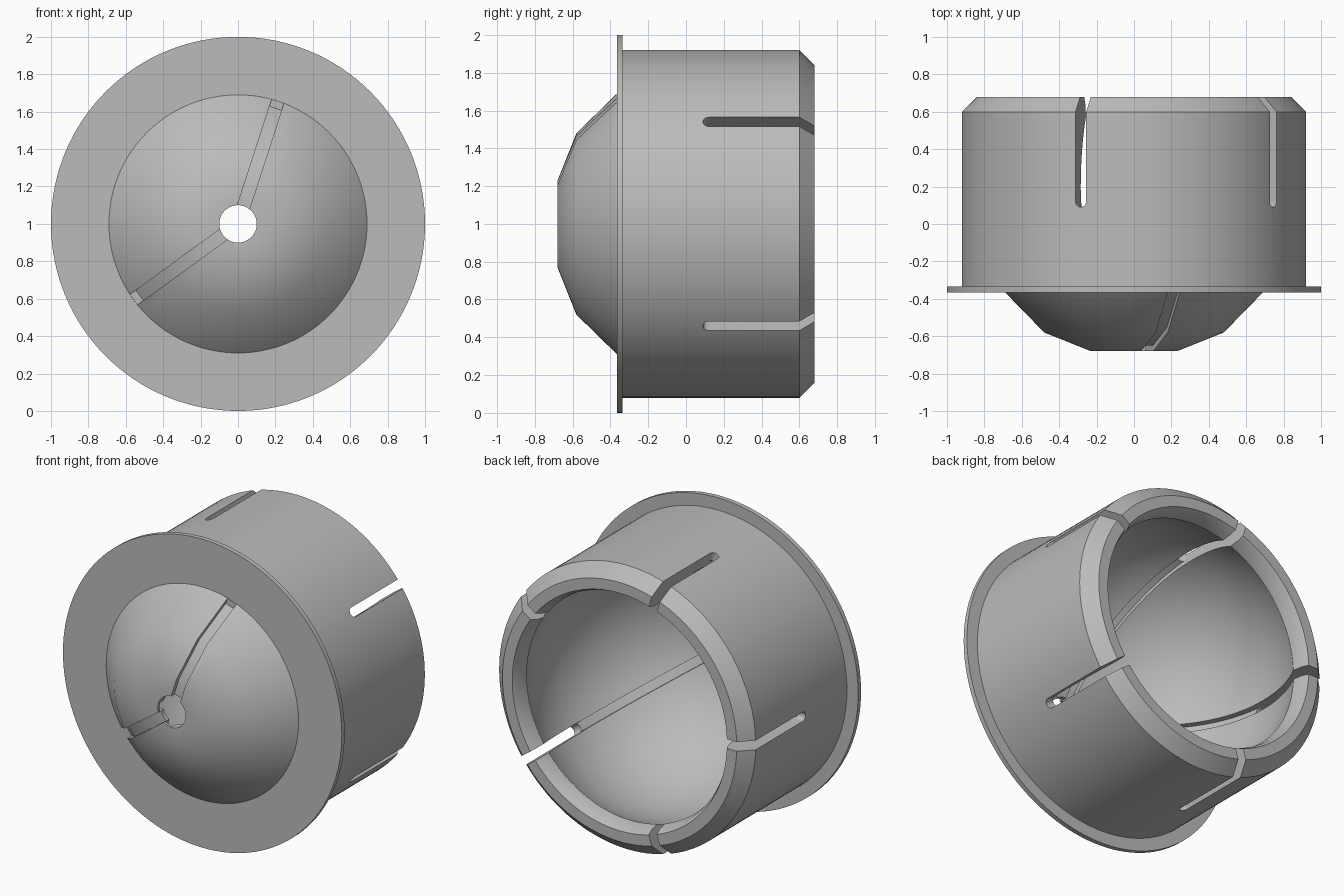
import bpy, bmesh, math
from mathutils import Matrix, Vector

if "Cube" in bpy.data.objects:
    bpy.data.objects.remove(bpy.data.objects["Cube"])

AXIS_Z = 1.0          # height of the turning axis
BALL_Y, BALL_R = 0.2, 0.83

grey = bpy.data.materials.new("plain_grey")
grey.use_nodes = True
grey.diffuse_color = (0.5, 0.5, 0.5, 1)
grey.node_tree.nodes["Principled BSDF"].inputs["Base Color"].default_value = (0.5, 0.5, 0.5, 1)


def make_object(name, bm):
    bmesh.ops.recalc_face_normals(bm, faces=bm.faces)
    mesh = bpy.data.meshes.new(name)
    bm.to_mesh(mesh)
    bm.free()
    ob = bpy.data.objects.new(name, mesh)
    bpy.context.collection.objects.link(ob)
    ob.location.z = AXIS_Z
    return ob


def arc(cx, cy, r, start, end, steps):
    angles = [math.radians(start + (end - start) * i / steps) for i in range(steps + 1)]
    return [(cx + r * math.cos(a), cy + r * math.sin(a)) for a in angles]


def lathe(name, profile, steps=128):
    """Turn a closed (radius, y) profile around the y axis."""
    bm = bmesh.new()
    rings = []
    for i in range(steps):
        turn = Matrix.Rotation(math.tau * i / steps, 3, 'Y')
        rings.append([bm.verts.new(turn @ Vector((r, y, 0))) for r, y in profile])
    n = len(profile)
    for i in range(steps):
        a, b = rings[i], rings[(i + 1) % steps]
        for j in range(n):
            k = (j + 1) % n
            bm.faces.new((a[j], a[k], b[k], b[j]))
    return make_object(name, bm)


def radial_prisms(name, outline, sweep, angles):
    """Extrude an outline of 3D points by sweep, repeated at angles around y."""
    bm = bmesh.new()
    for angle in angles:
        turn = Matrix.Rotation(-math.radians(angle), 3, 'Y')
        face = bm.faces.new([bm.verts.new(turn @ Vector(p)) for p in outline])
        out = bmesh.ops.extrude_face_region(bm, geom=[face], use_keep_orig=True)
        moved = [g for g in out["geom"] if isinstance(g, bmesh.types.BMVert)]
        bmesh.ops.translate(bm, verts=moved, vec=turn @ Vector(sweep))
    return make_object(name, bm)


# Socket body: domed nose, thin flange, chamfered sleeve and hollow ball seat
outside = [(0.1, -0.68), (0.23, -0.68), (0.48, -0.58), (0.69, -0.365), (1.0, -0.365),
           (1.0, -0.335), (0.92, -0.335), (0.92, 0.6), (0.84, 0.68)]
mouth = [(0.77, 0.68), (0.75, 0.64)]
hole_angle = -math.degrees(math.acos(0.1 / BALL_R))
seat = arc(0, BALL_Y, BALL_R, 27, hole_angle, 40)
socket = lathe("socket_body", outside + mouth + seat)
socket.data.materials.append(grey)

# Five round-ended slots through the sleeve wall
fifths = [36 + 72 * i for i in range(5)]
half = 0.03
end = arc(0, 0.12, half, 180, 360, 12)
slot_shape = [(0.5, y, t) for t, y in end] + [(0.5, 0.9, half), (0.5, 0.9, -half)]
slots = radial_prisms("slot_cutter", slot_shape, (0.7, 0, 0), fifths)

# Five shallow channels along the ball seat
half = 0.028
channel_shape = [(r, y, -half) for r, y in arc(0, BALL_Y, 0.868, -86, 12, 40)]
channel_shape += [(0.06, 0.38, -half)]
channels = radial_prisms("channel_cutter", channel_shape, (0, 0, 2 * half), fifths)

# Two grooves down the outside of the nose
half = 0.034
floor = [(0.05, -0.9), (0.05, -0.65), (0.22, -0.65), (0.465, -0.552), (0.65, -0.366),
         (0.8, -0.366), (0.8, -0.9)]
grooves = radial_prisms("nose_groove_cutter", [(r, y, -half) for r, y in floor],
                        (0, 0, 2 * half), (72, 216))

for cutter in (slots, channels, grooves):
    cut = socket.modifiers.new(cutter.name, 'BOOLEAN')
    cut.object = cutter
    cut.operation = 'DIFFERENCE'
    cut.solver = 'EXACT'
    cutter.hide_render = True
    cutter.hide_viewport = False

# Apply the cuts, then smooth everything but the sharp edges
bpy.context.view_layer.update()
bpy.ops.object.select_all(action='DESELECT')
bpy.context.view_layer.objects.active = socket
socket.select_set(True)
for mod in list(socket.modifiers):
    bpy.ops.object.modifier_apply(modifier=mod.name)
for cutter in (slots, channels, grooves):
    bpy.data.objects.remove(cutter)
bpy.ops.object.shade_smooth_by_angle(angle=math.radians(30))
